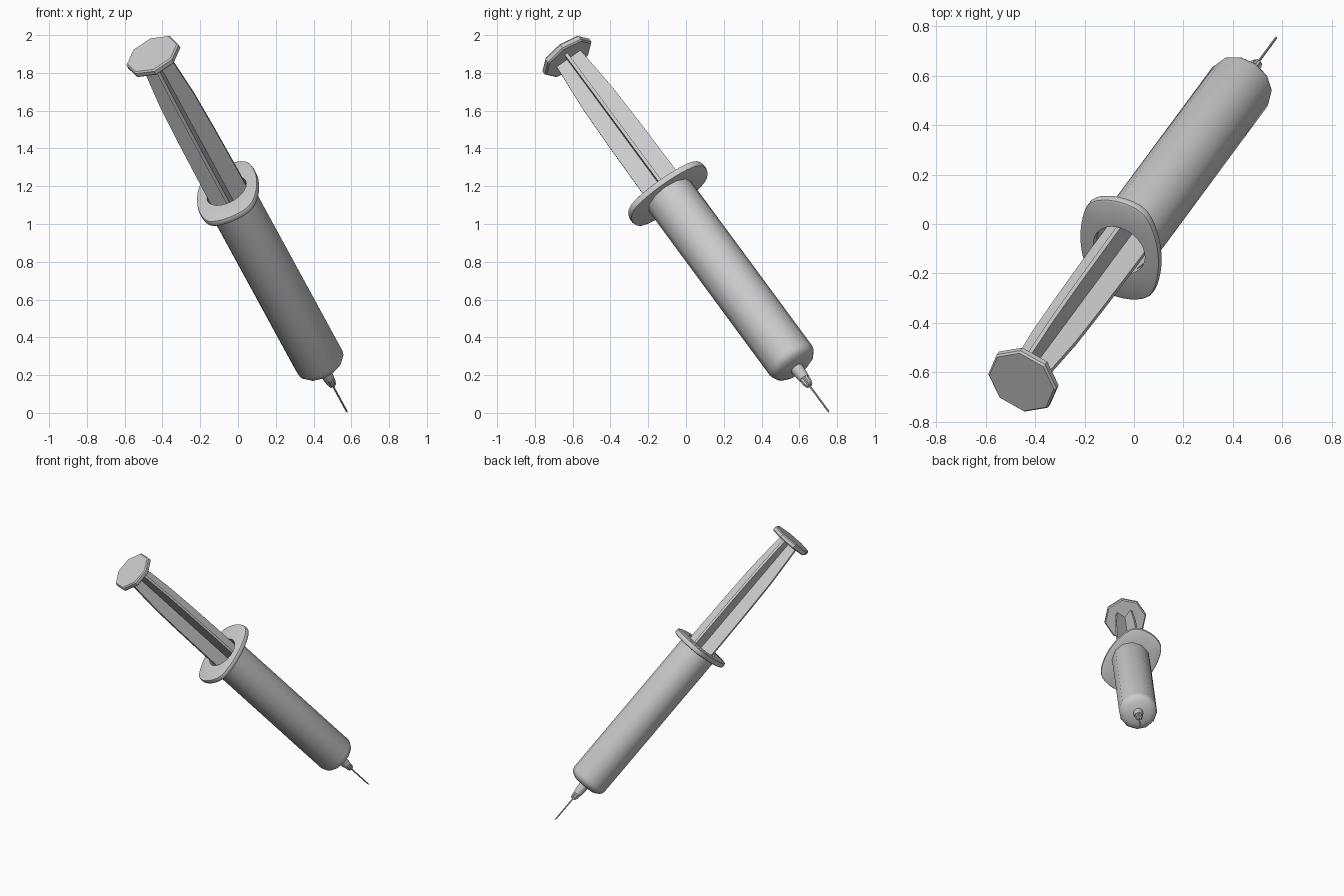
import bpy, bmesh
from math import sin, cos, pi, sqrt, radians
from mathutils import Matrix, Vector

if "Cube" in bpy.data.objects:
    bpy.data.objects.remove(bpy.data.objects["Cube"])

# Tilted frame: local z runs from the needle tip up to the thumb rest
TIP = Vector((0.58, 0.76, 0.0))
Z = Vector((-0.4016, -0.5433, 0.7373)).normalized()
H = Z.cross(Vector((0, 0, 1))).normalized()
V = (Vector((0, 0, 1)) - Z * Z.z).normalized()
X = H * cos(radians(58)) + V * sin(radians(58))   # long direction of the flange
Y = Z.cross(X)
FRAME = Matrix.Translation(TIP) @ Matrix((X, Y, Z)).transposed().to_4x4()


def finish(name, bm, angle=35):
    bmesh.ops.remove_doubles(bm, verts=bm.verts, dist=1e-5)
    bmesh.ops.recalc_face_normals(bm, faces=bm.faces)
    bm.transform(FRAME)
    mesh = bpy.data.meshes.new(name)
    bm.to_mesh(mesh)
    bm.free()
    ob = bpy.data.objects.new(name, mesh)
    bpy.context.collection.objects.link(ob)
    bpy.ops.object.select_all(action='DESELECT')
    ob.select_set(True)
    bpy.context.view_layer.objects.active = ob
    bpy.ops.object.shade_smooth_by_angle(angle=radians(angle))
    return ob


def lathe(name, profile, sides, closed=False, angle=35):
    """Skin rings of (radius or radius function, height)."""
    bm = bmesh.new()
    rings = []
    for r, z in profile:
        ring = []
        for i in range(sides):
            t = 2 * pi * i / sides
            rad = r(t) if callable(r) else r
            ring.append(bm.verts.new((rad * cos(t), rad * sin(t), z)))
        rings.append(ring)
    pairs = list(zip(rings, rings[1:]))
    if closed:
        pairs.append((rings[-1], rings[0]))
    for a, b in pairs:
        for i in range(sides):
            j = (i + 1) % sides
            bm.faces.new((a[i], a[j], b[j], b[i]))
    return finish(name, bm, angle)


# Hollow barrel with a rounded lower end
lathe("barrel", [(0, 0.318), (0.09, 0.323), (0.118, 0.338), (0.131, 0.353),
                 (0.137, 0.375), (0.137, 1.565), (0.114, 1.565),
                 (0.114, 0.39), (0, 0.38)], 12, angle=40)


# Finger flange: round ends, shallow bulging sides, round hole
def flange_edge(inset):
    def radius(t):
        c, big = 0.292, 0.467
        side = -c * abs(sin(t)) + sqrt(big ** 2 - (c * cos(t)) ** 2)
        return (side ** -24 + 0.243 ** -24) ** (-1 / 24) - inset
    return radius


lathe("finger_flange", [(flange_edge(0.012), 1.555), (flange_edge(0.003), 1.559),
                        (flange_edge(0), 1.568), (flange_edge(0), 1.582),
                        (flange_edge(0.003), 1.591), (flange_edge(0.012), 1.595),
                        (0.114, 1.595), (0.114, 1.555)], 48, closed=True)

# Nozzle, ribbed needle hub and needle
lathe("nozzle", [(0, 0.245), (0.029, 0.245), (0.036, 0.325), (0, 0.325)], 12)


def ribbed(r):
    return lambda t: r * (1 + 0.12 * cos(8 * t))


lathe("needle_hub", [(0, 0.195), (ribbed(0.016), 0.195), (ribbed(0.023), 0.215),
                     (ribbed(0.025), 0.25), (0, 0.25)], 32)
lathe("needle", [(0, 0), (0.005, 0.015), (0.005, 0.2), (0, 0.2)], 8)

# Plunger: two crossed blades that narrow toward the thumb rest
half = [(0.108, 1.29), (0.108, 1.65), (0.104, 2.0), (0.098, 2.25),
        (0.086, 2.42), (0.076, 2.55)]
for name, turn in (("plunger_blade_long", 0), ("plunger_blade_cross", pi / 2)):
    bm = bmesh.new()
    front, back = [], []
    outline = half + [(-w, z) for w, z in reversed(half)]
    for side, y in ((front, 0.009), (back, -0.009)):
        side += [bm.verts.new((w, y, z)) for w, z in outline]
    bm.faces.new(front)
    bm.faces.new(back[::-1])
    for i in range(len(outline)):
        j = (i + 1) % len(outline)
        bm.faces.new((front[i], back[i], back[j], front[j]))
    bm.transform(Matrix.Rotation(turn, 4, 'Z'))
    finish(name, bm)

# Stopper inside the barrel
lathe("stopper", [(0, 1.2), (0.112, 1.22), (0.112, 1.3), (0, 1.3)], 12)

# Eight-sided thumb rest
lathe("thumb_rest", [(0, 2.54), (0.143, 2.54), (0.151, 2.548), (0.151, 2.57),
                     (0.143, 2.578), (0, 2.578)], 8, angle=30)
